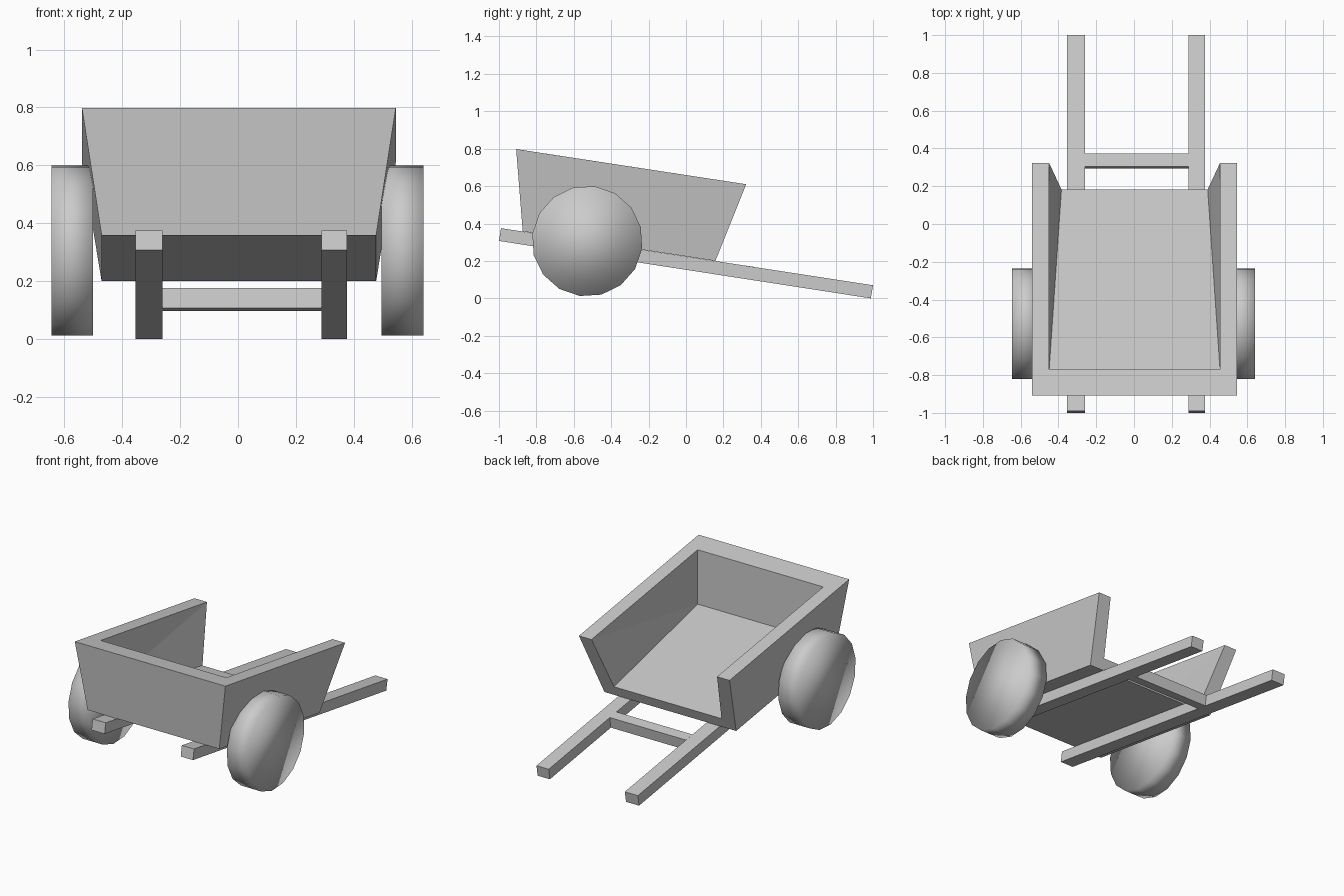
import bpy, bmesh
from math import radians
from mathutils import Matrix

if "Cube" in bpy.data.objects:
    bpy.data.objects.remove(bpy.data.objects["Cube"])


def finish(bm, name, smooth=False):
    bmesh.ops.recalc_face_normals(bm, faces=bm.faces)
    for f in bm.faces:
        f.smooth = smooth
    mesh = bpy.data.meshes.new(name)
    bm.to_mesh(mesh)
    bm.free()
    obj = bpy.data.objects.new(name, mesh)
    bpy.context.collection.objects.link(obj)
    return obj


def prism(name, profile, x0, x1):
    """Extrude a (y, z) profile from x0 to x1."""
    bm = bmesh.new()
    face = bm.faces.new([bm.verts.new((x0, y, z)) for y, z in profile])
    new = bmesh.ops.extrude_face_region(bm, geom=[face])["geom"]
    bmesh.ops.translate(bm, vec=(x1 - x0, 0, 0),
                        verts=[v for v in new if isinstance(v, bmesh.types.BMVert)])
    return finish(bm, name)


def wheel(name, x0, x1):
    bm = bmesh.new()
    m = (Matrix.Translation(((x0 + x1) / 2, -0.528, 0.306))
         @ Matrix.Rotation(radians(14.75), 4, 'X')
         @ Matrix.Rotation(radians(90), 4, 'Y'))
    bmesh.ops.create_cone(bm, cap_ends=True, segments=16, radius1=0.296,
                          radius2=0.296, depth=x1 - x0, matrix=m)
    return finish(bm, name, smooth=True)


# Sloping rails and the bar between them
rail = [(-0.989, 0.375), (1.0, 0.07), (0.988, 0.0), (-1.0, 0.307)]
prism("left_rail", rail, -0.354, -0.26)
prism("right_rail", rail, 0.288, 0.376)
bar = [(0.304, 0.177), (0.373, 0.167), (0.362, 0.097), (0.294, 0.107)]
prism("crossbar", bar, -0.26, 0.288)

# Open-ended tray: half-width, y, z of each mirrored corner pair
corners = {
    "front_top": (0.542, -0.908, 0.798), "front_low": (0.474, -0.873, 0.358),
    "back_top": (0.542, 0.322, 0.61), "back_low": (0.474, 0.157, 0.20),
    "in_front_top": (0.452, -0.77, 0.777), "in_front_low": (0.452, -0.77, 0.423),
    "in_back_top": (0.452, 0.322, 0.61), "in_back_low": (0.387, 0.183, 0.267),
}
bm = bmesh.new()
L, R = ({k: bm.verts.new((s * x + 0.003, y, z)) for k, (x, y, z) in corners.items()}
        for s in (-1, 1))
# Faces spanning the full width: front, underside, front rim, inner front, floor, end lip
for a, b in (("front_top", "front_low"), ("front_low", "back_low"),
             ("front_top", "in_front_top"), ("in_front_top", "in_front_low"),
             ("in_front_low", "in_back_low"), ("in_back_low", "back_low")):
    bm.faces.new((L[a], L[b], R[b], R[a]))
# Faces of each side wall: outside, rim, end and inside
for side in (L, R):
    for keys in (("front_top", "front_low", "back_low", "back_top"),
                 ("front_top", "back_top", "in_back_top", "in_front_top"),
                 ("back_top", "back_low", "in_back_low", "in_back_top")):
        bm.faces.new([side[k] for k in keys])
    bm.faces.new([side[k] for k in ("in_front_top", "in_front_low", "in_back_top")])
    bm.faces.new([side[k] for k in ("in_front_low", "in_back_low", "in_back_top")])
finish(bm, "tray")

# Solid wheels
wheel("left_wheel", -0.645, -0.50)
wheel("right_wheel", 0.495, 0.641)
